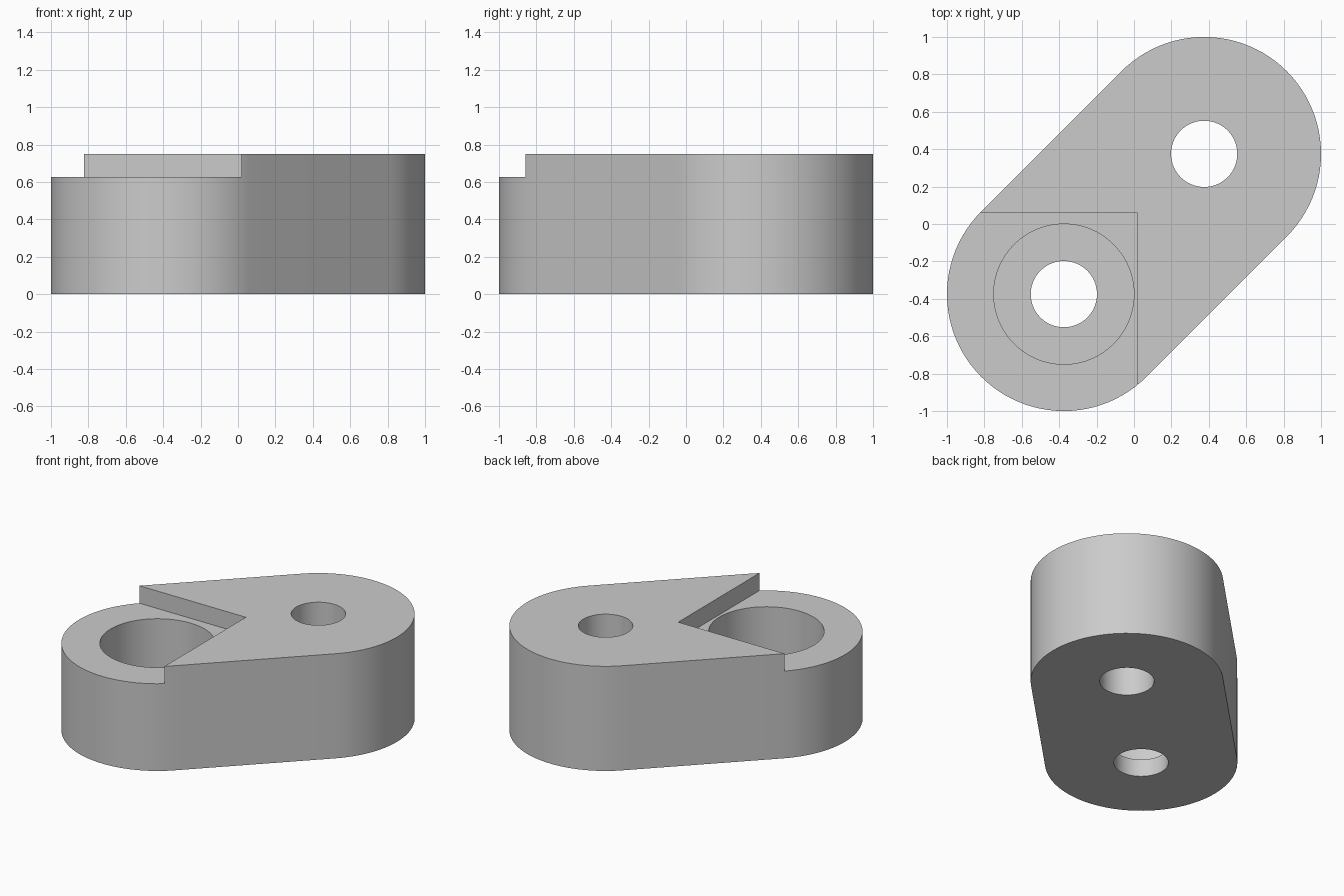
import bpy
import bmesh
import math

if "Cube" in bpy.data.objects:
    bpy.data.objects.remove(bpy.data.objects["Cube"])

OFFSET = 0.375       # hole centres lie at +/- this on x and y
END_RADIUS = 0.625
HEIGHT = 0.75
STEP_Z = 0.625
BORE_FLOOR = 0.125
STEPS = 48           # segments per half circle


def arc(center, radius, start, sweep, count):
    """Points on an arc about (center, center)."""
    return [(center + radius * math.cos(start + sweep * i / count),
             center + radius * math.sin(start + sweep * i / count))
            for i in range(count + 1)]


def prism(name, outline, bottom, top):
    """Extrude a closed outline between two heights."""
    bm = bmesh.new()
    base = bm.faces.new([bm.verts.new((x, y, bottom)) for x, y in outline])
    raised = bmesh.ops.extrude_face_region(bm, geom=[base])["geom"]
    verts = [v for v in raised if isinstance(v, bmesh.types.BMVert)]
    bmesh.ops.translate(bm, verts=verts, vec=(0, 0, top - bottom))
    bmesh.ops.recalc_face_normals(bm, faces=bm.faces[:])
    mesh = bpy.data.meshes.new(name)
    bm.to_mesh(mesh)
    bm.free()
    obj = bpy.data.objects.new(name, mesh)
    bpy.context.collection.objects.link(obj)
    return obj


def circle(center, radius):
    return arc(center, radius, 0, 2 * math.pi, 2 * STEPS)[:-1]


def cut(target, cutter):
    """Subtract a cutter and discard it."""
    cutter.hide_render = True
    mod = target.modifiers.new("Cut", "BOOLEAN")
    mod.operation = "DIFFERENCE"
    mod.solver = "EXACT"
    mod.object = cutter
    bpy.ops.object.modifier_apply(modifier=mod.name)
    bpy.data.objects.remove(cutter)


# Rounded link body along the diagonal
outline = (arc(OFFSET, END_RADIUS, -math.pi / 4, math.pi, STEPS)
           + arc(-OFFSET, END_RADIUS, 3 * math.pi / 4, math.pi, STEPS))
body = prism("link_block", outline, 0, HEIGHT)
bpy.context.view_layer.objects.active = body
body.select_set(True)

# Square-cornered step, wide counterbore and two through holes
corner = [(-2, -2), (0.02, -2), (0.02, 0.06), (-2, 0.06)]
cut(body, prism("step_cutter", corner, STEP_Z, 1))
cut(body, prism("bore_cutter", circle(-OFFSET, 0.375), BORE_FLOOR, 1))
for center in (-OFFSET, OFFSET):
    cut(body, prism("hole_cutter", circle(center, 0.177), -1, 2))

# Single grey finish
grey = bpy.data.materials.new("light_grey")
grey.use_nodes = True
color = (0.6, 0.6, 0.6, 1)
grey.diffuse_color = color
grey.node_tree.nodes["Principled BSDF"].inputs["Base Color"].default_value = color
body.data.materials.clear()
body.data.materials.append(grey)

bpy.ops.object.shade_smooth_by_angle(angle=math.radians(30))
